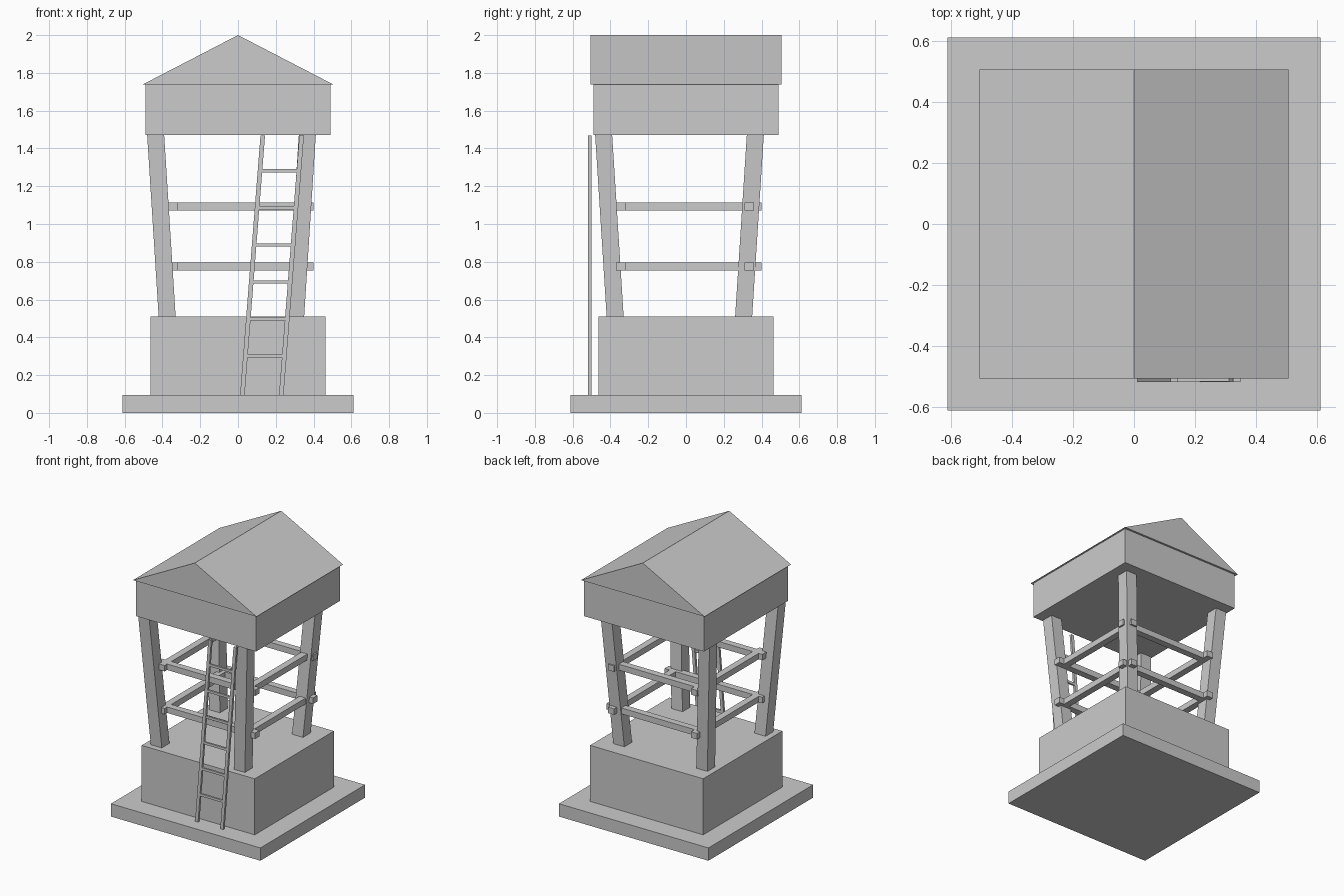
import bpy, bmesh
from mathutils import Vector

if "Cube" in bpy.data.objects:
    bpy.data.objects.remove(bpy.data.objects["Cube"])


def make_object(name, verts, faces):
    mesh = bpy.data.meshes.new(name)
    mesh.from_pydata(verts, [], faces)
    bm = bmesh.new()
    bm.from_mesh(mesh)
    bmesh.ops.recalc_face_normals(bm, faces=bm.faces)
    bm.to_mesh(mesh)
    bm.free()
    ob = bpy.data.objects.new(name, mesh)
    bpy.context.collection.objects.link(ob)
    return ob


def beam(name, bottom, top, sx, sy):
    """Four-sided post with level ends, sheared from bottom centre to top centre."""
    corners = [(-1, -1), (1, -1), (1, 1), (-1, 1)]
    verts = [Vector(c) + Vector((i * sx / 2, j * sy / 2, 0))
             for c in (bottom, top) for i, j in corners]
    faces = [(0, 1, 2, 3), (4, 5, 6, 7)]
    faces += [(i, (i + 1) % 4, (i + 1) % 4 + 4, i + 4) for i in range(4)]
    return make_object(name, verts, faces)


def box(name, x, y, z):
    cx, cy = sum(x) / 2, sum(y) / 2
    return beam(name, (cx, cy, z[0]), (cx, cy, z[1]), x[1] - x[0], y[1] - y[0])


# Stepped base and cabin
box("base_slab", (-0.612, 0.612), (-0.612, 0.612), (0, 0.095))
box("base_block", (-0.464, 0.462), (-0.464, 0.462), (0.095, 0.51))
box("cabin", (-0.491, 0.491), (-0.491, 0.491), (1.47, 1.738))

# Gabled roof, ridge running front to back
r = 0.506
profile = [(-r, 1.738), (r, 1.738), (0, 2.0)]
make_object("roof", [(x, y, z) for y in (-r, r) for x, z in profile],
            [(0, 1, 2), (3, 4, 5), (0, 1, 4, 3), (1, 2, 5, 4), (2, 0, 3, 5)])

# Splayed legs: (bottom, top) centre along each axis
low, high = (-0.375, -0.436), (0.305, 0.367)
for ny, (yb, yt) in (("front", low), ("back", high)):
    for nx, (xb, xt) in (("left", low), ("right", high)):
        beam(f"{ny}_{nx}_leg", (xb, yb, 0.508), (xt, yt, 1.472), 0.09, 0.09)

# Two levels of cross rails on all four sides
for level, z in (("lower", 0.775), ("upper", 1.093)):
    zr, span = (z - 0.022, z + 0.022), (-0.40, 0.40)
    for (na, nb), c in ((("front", "left"), -0.346), (("back", "right"), 0.334)):
        across = (c - 0.025, c + 0.025)
        box(f"{level}_{na}_rail", span, across, zr)
        box(f"{level}_{nb}_rail", across, span, zr)

# Leaning ladder on the front
z0, z1, lean, y = 0.095, 1.468, 0.108, -0.509
for side, x in (("left", 0.023), ("right", 0.229)):
    beam(f"ladder_{side}_rail", (x, y, z0), (x + lean, y, z1), 0.024, 0.017)
for i in range(6):
    z = 0.301 + i * 0.196
    dx = lean * (z - z0) / (z1 - z0)
    box(f"ladder_rung_{i + 1}", (0.025 + dx, 0.227 + dx),
        (y - 0.007, y + 0.007), (z - 0.009, z + 0.009))
